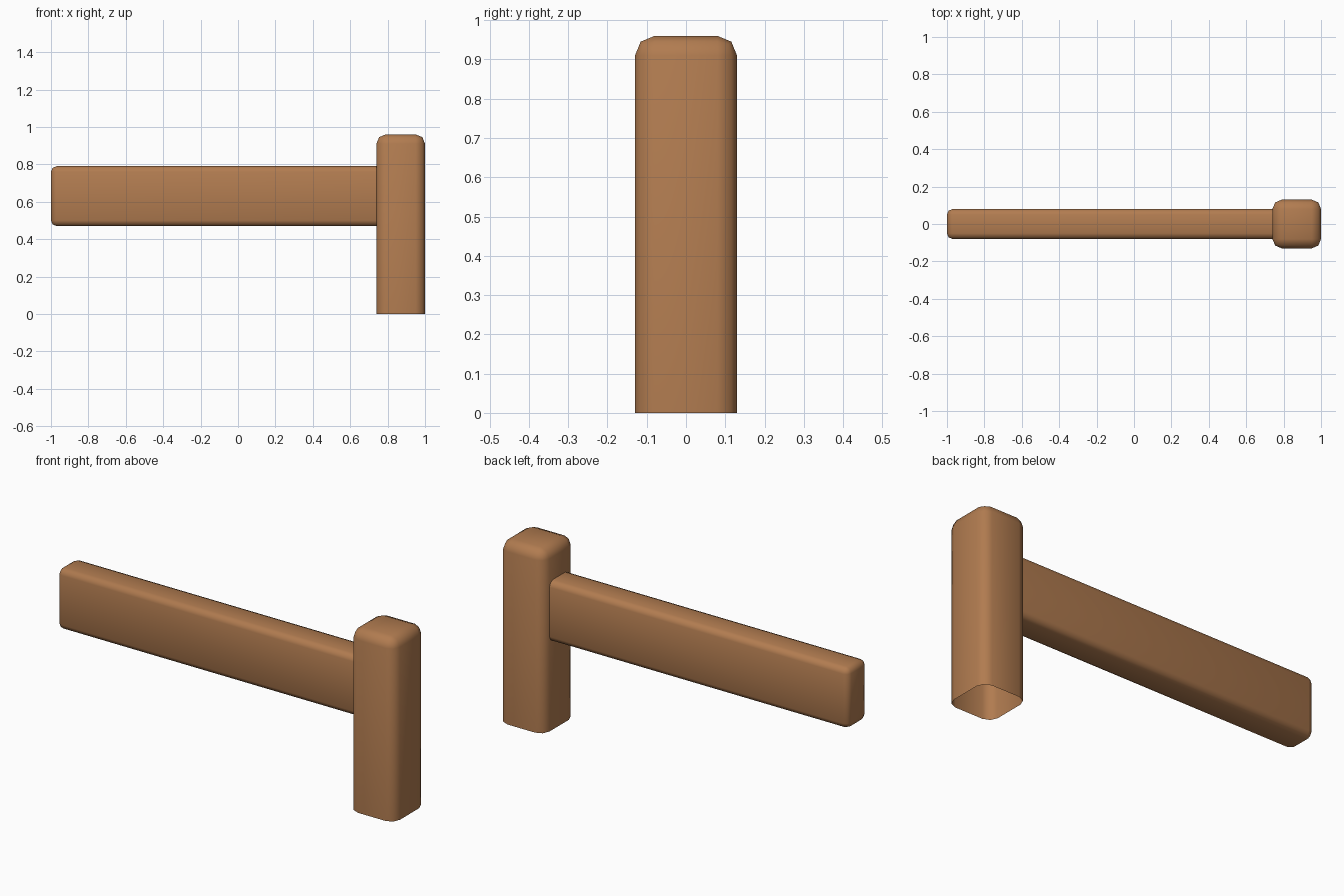
import bpy, bmesh

if "Cube" in bpy.data.objects:
    bpy.data.objects.remove(bpy.data.objects["Cube"])

wood = bpy.data.materials.new("brown wood")
wood.diffuse_color = (0.44, 0.20, 0.08, 1)
wood.use_nodes = True
wood.node_tree.nodes["Principled BSDF"].inputs["Base Color"].default_value = wood.diffuse_color


def rounded_beam(name, lo, hi, bevel, open_axis, open_at):
    """Box with rounded edges, left open on the face where open_axis == open_at."""
    bm = bmesh.new()
    bmesh.ops.create_cube(bm, size=1)
    for v in bm.verts:
        v.co = [lo[i] + (v.co[i] + 0.5) * (hi[i] - lo[i]) for i in range(3)]
    on_end = lambda v: abs(v.co[open_axis] - open_at) < 1e-4
    end = [f for f in bm.faces if all(on_end(v) for v in f.verts)]
    bmesh.ops.delete(bm, geom=end, context='FACES_ONLY')
    edges = [e for e in bm.edges if not e.is_boundary]
    bmesh.ops.bevel(bm, geom=edges, offset=bevel, offset_type='OFFSET',
                    segments=2, profile=0.5, affect='EDGES')
    for f in bm.faces:
        f.smooth = True
    me = bpy.data.meshes.new(name)
    bm.to_mesh(me)
    bm.free()
    me.materials.append(wood)
    ob = bpy.data.objects.new(name, me)
    bpy.context.collection.objects.link(ob)
    return ob


# upright post, open at the ground
rounded_beam("post", (0.74, -0.13, 0), (1.0, 0.13, 0.96), 0.05, 2, 0)
# horizontal rail, open where it meets the post
rounded_beam("rail", (-1.0, -0.08, 0.47), (0.745, 0.08, 0.79), 0.03, 0, 0.745)
